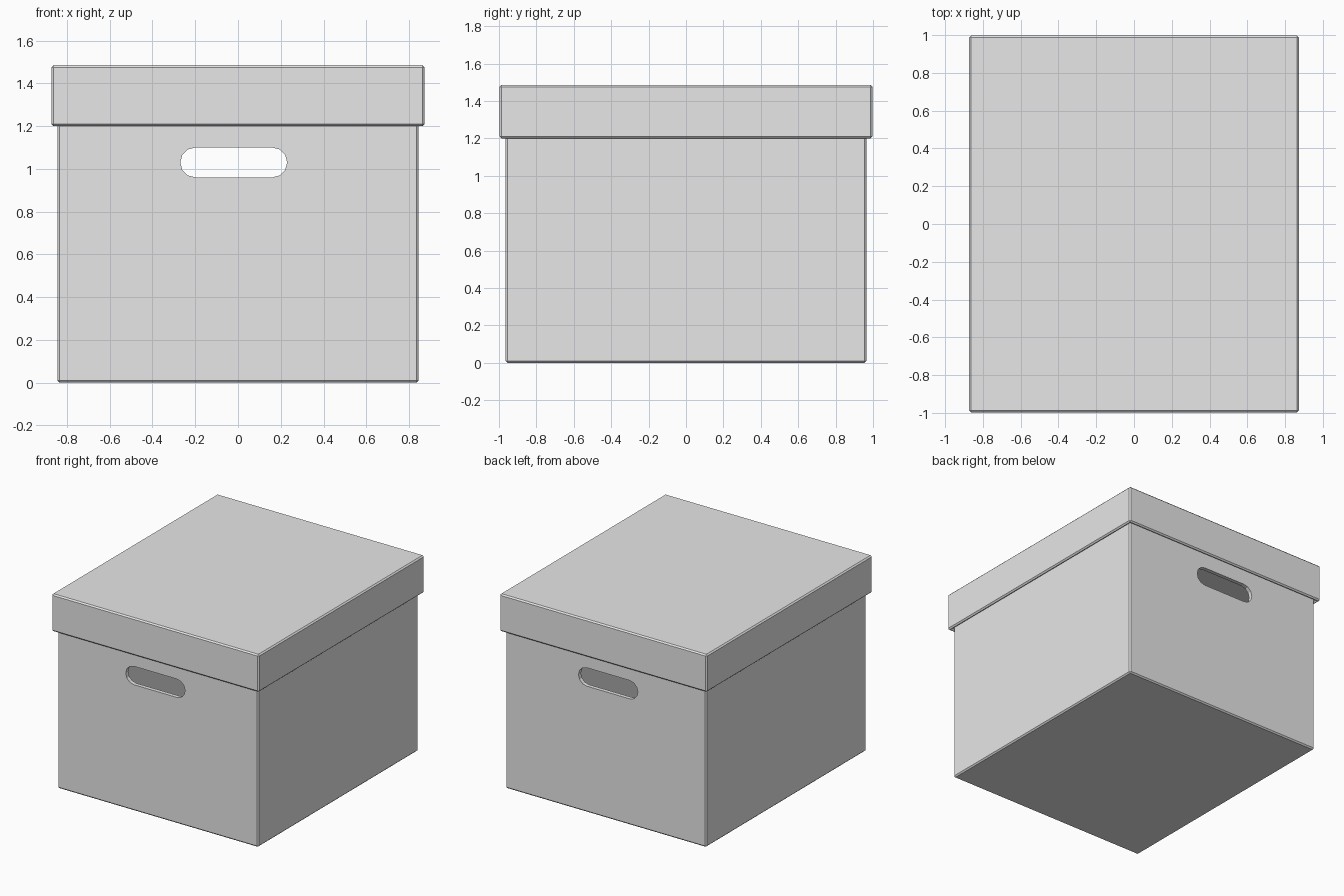
import bpy, bmesh, math

if "Cube" in bpy.data.objects:
    bpy.data.objects.remove(bpy.data.objects["Cube"])

grey = bpy.data.materials.new("light grey card")
grey.diffuse_color = (0.8, 0.8, 0.8, 1)
grey.use_nodes = True
grey.node_tree.nodes["Principled BSDF"].inputs["Base Color"].default_value = grey.diffuse_color


def add_object(name, bm):
    bmesh.ops.recalc_face_normals(bm, faces=bm.faces[:])
    me = bpy.data.meshes.new(name)
    bm.to_mesh(me)
    bm.free()
    me.materials.append(grey)
    ob = bpy.data.objects.new(name, me)
    bpy.context.collection.objects.link(ob)
    return ob


def open_box(name, hx, hy, z0, z1, open_dir, wall):
    """Thin-walled tray, open at the top (+1) or bottom (-1)."""
    bm = bmesh.new()
    bmesh.ops.create_cube(bm, size=2)
    for v in bm.verts:
        v.co = (v.co.x * hx, v.co.y * hy, z1 if v.co.z > 0 else z0)
    bm.normal_update()
    gone = [f for f in bm.faces if f.normal.z * open_dir > 0.9]
    bmesh.ops.delete(bm, geom=gone, context='FACES_ONLY')
    ob = add_object(name, bm)
    # recalc on an open shell can be ambiguous: force outward normals
    me = ob.data
    mid = (z0 + z1) / 2
    p = me.polygons[0]
    c = p.center
    if p.normal.x * c.x + p.normal.y * c.y + p.normal.z * (c.z - mid) < 0:
        me.flip_normals()
    s = ob.modifiers.new("wall", 'SOLIDIFY')
    s.thickness = wall
    s.offset = -1
    s.use_even_offset = True
    b = ob.modifiers.new("edges", 'BEVEL')
    b.width = 0.01
    b.segments = 1
    b.limit_method = 'ANGLE'
    return ob


# box body and lid
body = open_box("box_body", 0.845, 0.965, 0.0, 1.44, 1, 0.03)
lid = open_box("lid", 0.873, 0.997, 1.2, 1.485, -1, 0.025)

# rounded slot cutter for the front and back hand holes
bm = bmesh.new()
r, half, cx, cz = 0.07, 0.18, -0.02, 1.03
ring = []
for side in (1, -1):
    for i in range(7):
        a = math.radians(-90 + 30 * i)
        ring.append(bm.verts.new((cx + side * (half + r * math.cos(a)), -1.2,
                                  cz + side * r * math.sin(a))))
face = bm.faces.new(ring)
ext = bmesh.ops.extrude_face_region(bm, geom=[face])
bmesh.ops.translate(bm, vec=(0, 2.4, 0),
                    verts=[g for g in ext["geom"] if isinstance(g, bmesh.types.BMVert)])
cutter = add_object("hand_hole_cutter", bm)
cutter.hide_render = True

cut = body.modifiers.new("hand_holes", 'BOOLEAN')
cut.operation = 'DIFFERENCE'
cut.solver = 'EXACT'
cut.object = cutter

# bake modifiers, then drop the cutter
bpy.context.view_layer.update()
deps = bpy.context.evaluated_depsgraph_get()
for ob in (body, lid):
    baked = bpy.data.meshes.new_from_object(ob.evaluated_get(deps))
    ob.modifiers.clear()
    ob.data = baked
bpy.data.objects.remove(cutter)
